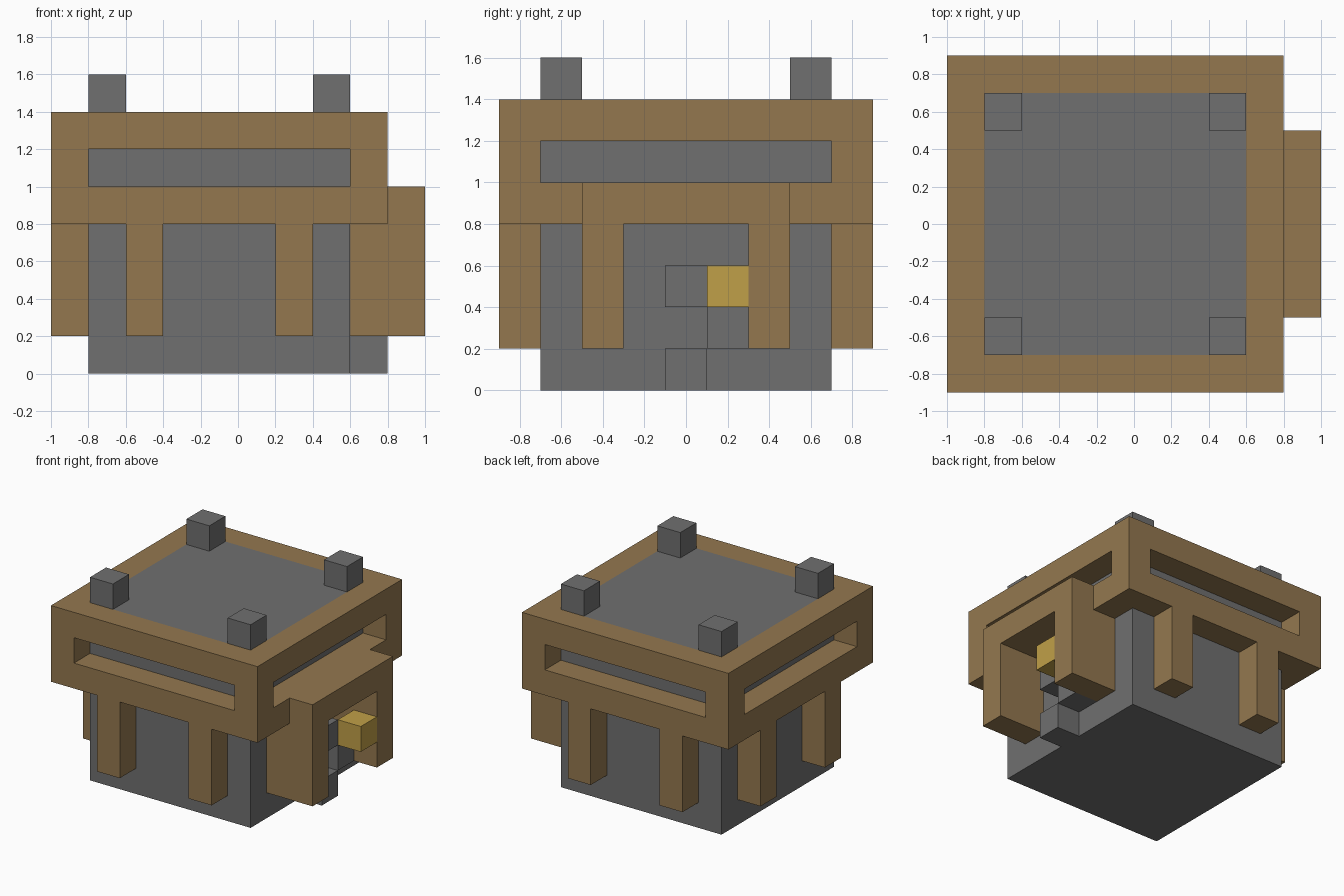
import bpy
import bmesh

old = bpy.data.objects.get("Cube")
if old:
    bpy.data.objects.remove(old, do_unlink=True)


def material(name, rgb):
    mat = bpy.data.materials.new(name)
    mat.use_nodes = True
    color = (*rgb, 1)
    mat.diffuse_color = color
    bsdf = next(n for n in mat.node_tree.nodes if n.type == 'BSDF_PRINCIPLED')
    bsdf.inputs["Base Color"].default_value = color
    return mat


STONE = material("stone grey", (0.16, 0.16, 0.16))
WOOD = material("wood brown", (0.295, 0.187, 0.078))
GOLD = material("lantern gold", (0.53, 0.35, 0.065))


def finish(name, bm, mat):
    bmesh.ops.recalc_face_normals(bm, faces=bm.faces)
    mesh = bpy.data.meshes.new(name)
    bm.to_mesh(mesh)
    bm.free()
    mesh.materials.append(mat)
    obj = bpy.data.objects.new(name, mesh)
    bpy.context.collection.objects.link(obj)
    return obj


def box(name, xs, ys, zs, mat):
    """Box given by its extent on each axis."""
    bm = bmesh.new()
    bmesh.ops.create_cube(bm, size=1)
    for v in bm.verts:
        for i, (lo, hi) in enumerate((xs, ys, zs)):
            v.co[i] = hi if v.co[i] > 0 else lo
    return finish(name, bm, mat)


def ring(name, z0, z1):
    """Square wooden frame around the stone core."""
    bm = bmesh.new()
    loops = []
    for half, z in ((0.9, z0), (0.9, z1), (0.7, z1), (0.7, z0)):
        loops.append([bm.verts.new((CX + sx * half, sy * half, z))
                      for sx, sy in ((-1, -1), (1, -1), (1, 1), (-1, 1))])
    for k in range(4):
        a, b = loops[k], loops[(k + 1) % 4]
        for i in range(4):
            j = (i + 1) % 4
            bm.faces.new((a[i], a[j], b[j], b[i]))
    return finish(name, bm, WOOD)


def span(a, b, sign=1):
    return tuple(sorted((a * sign, b * sign)))


def shifted(a, b, sign=1):
    return tuple(CX + v for v in span(a, b, sign))


# Stone core, off centre to leave room for the porch
CX = -0.1
box("stone_core", shifted(-0.7, 0.7), (-0.7, 0.7), (0, 1.4), STONE)

# Wooden gallery with an open slit on every side
ring("gallery_floor", 0.8, 1.0)
ring("gallery_rim", 1.2, 1.4)

# Gallery corner posts and stone roof pinnacles
for sx, xn in ((-1, "right"), (1, "left")):
    for sy, yn in ((-1, "front"), (1, "back")):
        box(f"gallery_post_{yn}_{xn}", shifted(0.7, 0.9, sx),
            span(0.7, 0.9, sy), (1.0, 1.2), WOOD)
        box(f"pinnacle_{yn}_{xn}", shifted(0.5, 0.7, sx),
            span(0.5, 0.7, sy), (1.4, 1.6), STONE)
        # Hanging supports on the front and back
        box(f"support_{yn}_{xn}", shifted(0.3, 0.5, sx),
            span(0.7, 0.9, sy), (0.2, 0.8), WOOD)

# Side supports, and porch jambs opposite them
for sy, yn in ((-1, "front"), (1, "back")):
    ys = span(0.3, 0.5, sy)
    box(f"side_support_{yn}", (-1.0, -0.8), ys, (0.2, 0.8), WOOD)
    box(f"porch_jamb_{yn}", (0.6, 1.0), ys, (0.2, 0.8), WOOD)
box("porch_lintel", (0.8, 1.0), (-0.5, 0.5), (0.8, 1.0), WOOD)

# Zigzag climbing steps and lantern inside the porch
for i, y in enumerate((0, 0.2, 0)):
    box(f"step_{i + 1}", (0.6, 0.8), (y - 0.1, y + 0.1),
        (0.2 * i, 0.2 * i + 0.2), STONE)
box("lantern", (0.8, 1.0), (0.1, 0.3), (0.4, 0.6), GOLD)
